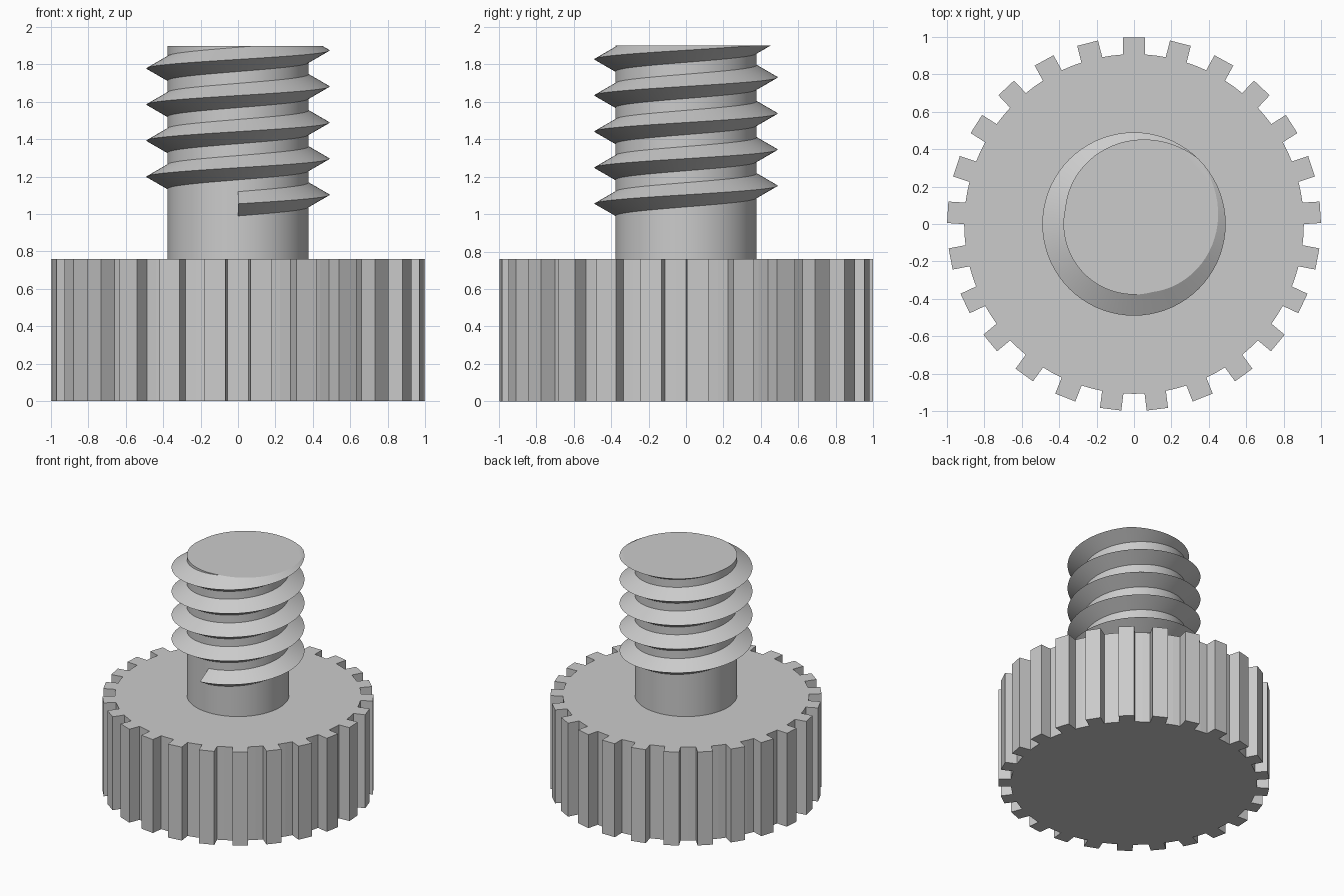
import bpy, bmesh
from math import sin, cos, pi, atan2, hypot, asin

cube = bpy.data.objects.get("Cube")
if cube:
    bpy.data.objects.remove(cube, do_unlink=True)

# Single grey material
grey = bpy.data.materials.new("plain grey")
grey.use_nodes = True
GREY = (0.6, 0.6, 0.6, 1)
grey.diffuse_color = GREY
grey.node_tree.nodes["Principled BSDF"].inputs["Base Color"].default_value = GREY

HEAD_TOP, TOP = 0.76, 1.9
SHAFT_R, CREST_R = 0.377, 0.49


def finish(name, bm, smooth=False):
    bmesh.ops.recalc_face_normals(bm, faces=bm.faces[:])
    mesh = bpy.data.meshes.new(name)
    bm.to_mesh(mesh)
    bm.free()
    mesh.materials.append(grey)
    obj = bpy.data.objects.new(name, mesh)
    bpy.context.collection.objects.link(obj)
    if smooth:
        bpy.ops.object.select_all(action='DESELECT')
        obj.select_set(True)
        bpy.context.view_layer.objects.active = obj
        bpy.ops.object.shade_smooth_by_angle(angle=pi / 6)
    return obj


def prism(bm, outline, z0, z1):
    base = bm.faces.new([bm.verts.new((x, y, z0)) for x, y in outline])
    ext = bmesh.ops.extrude_face_region(bm, geom=[base], use_keep_orig=True)
    verts = [v for v in ext["geom"] if isinstance(v, bmesh.types.BMVert)]
    bmesh.ops.translate(bm, verts=verts, vec=(0, 0, z1 - z0))


# Knurled head: square teeth around a round core
TEETH, ROOT_R, TIP, HALF = 25, 0.908, 0.998, 0.0575
step = 2 * pi / TEETH
flank = asin(HALF / ROOT_R)
tooth = [(ROOT_R, -flank), (hypot(TIP, HALF), -atan2(HALF, TIP)),
         (hypot(TIP, HALF), atan2(HALF, TIP)), (ROOT_R, flank), (ROOT_R, step / 2)]
outline = [(r * cos(pi / 2 + i * step + a), r * sin(pi / 2 + i * step + a))
           for i in range(TEETH) for r, a in tooth]
bm = bmesh.new()
prism(bm, outline, 0, HEAD_TOP)
finish("knurled_head", bm)

# Shaft
SEG = 72
bm = bmesh.new()
prism(bm, [(SHAFT_R * cos(2 * pi * i / SEG), SHAFT_R * sin(2 * pi * i / SEG))
           for i in range(SEG)], HEAD_TOP, TOP)
finish("shaft", bm, True)

# Right-handed V thread, swept as a helix and cut flat at the top
PITCH, START, HALF_H = 0.193, 1.055, 0.066
section = [(SHAFT_R - 0.002, -HALF_H), (CREST_R, 0), (SHAFT_R - 0.002, HALF_H)]
bm = bmesh.new()
rings = []
for i in range(5 * SEG + 1):
    a = -pi / 2 + 2 * pi * i / SEG
    rings.append([bm.verts.new((r * cos(a), r * sin(a), START + h + PITCH * i / SEG))
                  for r, h in section])
for p, q in zip(rings, rings[1:]):
    for j in range(3):
        k = (j + 1) % 3
        bm.faces.new((p[j], p[k], q[k], q[j]))
bm.faces.new(rings[0])
bm.faces.new(rings[-1])
cut = bmesh.ops.bisect_plane(bm, geom=bm.verts[:] + bm.edges[:] + bm.faces[:],
                             plane_co=(0, 0, TOP), plane_no=(0, 0, 1), clear_outer=True)
rim = [e for e in cut["geom_cut"] if isinstance(e, bmesh.types.BMEdge)]
bmesh.ops.edgeloop_fill(bm, edges=rim)
finish("thread", bm, True)
